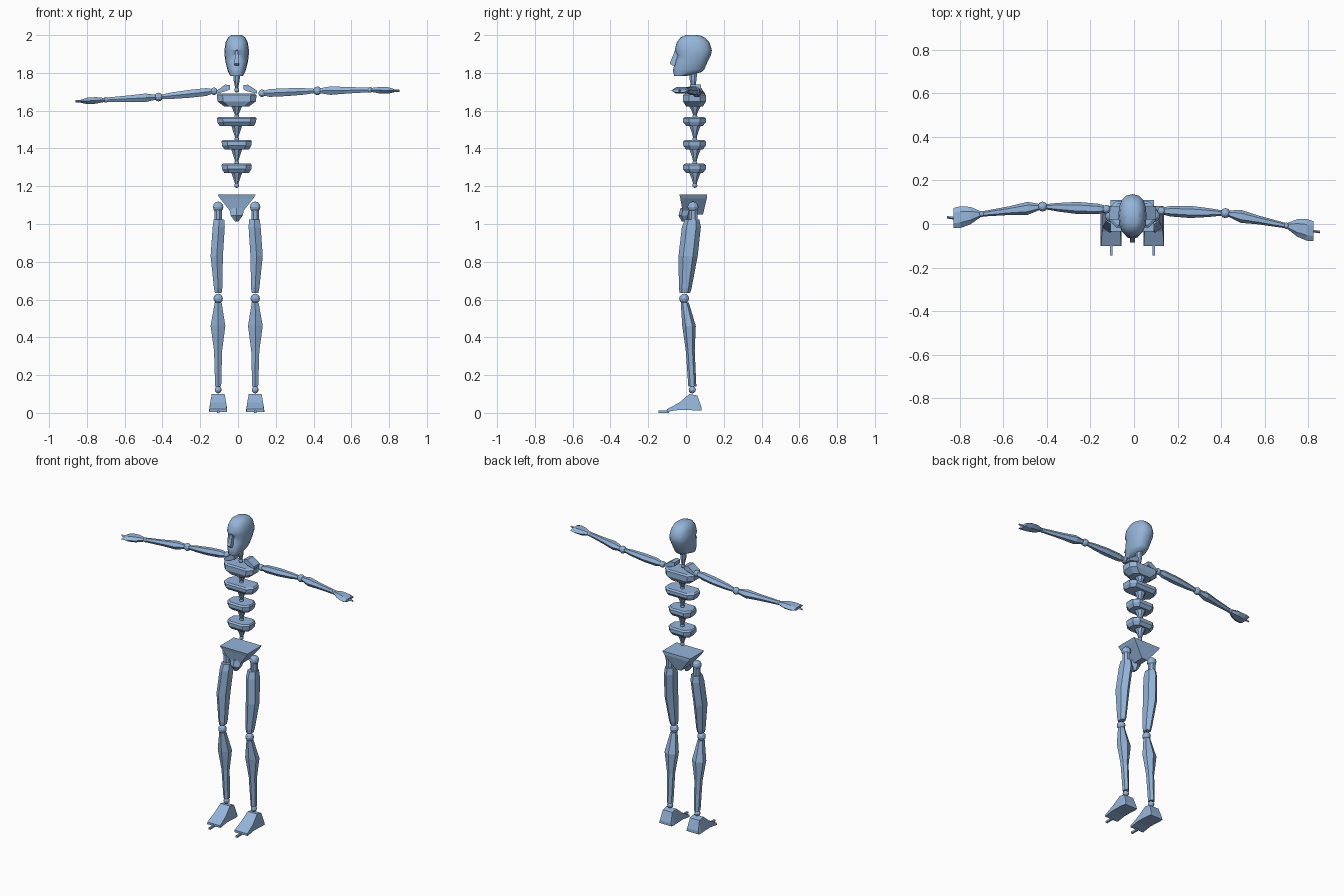
import bpy, bmesh, math
from mathutils import Vector

if "Cube" in bpy.data.objects:
    bpy.data.objects.remove(bpy.data.objects["Cube"])

CX = -0.007  # body centre line

steel = bpy.data.materials.new("steel blue")
steel.diffuse_color = (0.30, 0.46, 0.70, 1)
steel.use_nodes = True
steel.node_tree.nodes["Principled BSDF"].inputs["Base Color"].default_value = steel.diffuse_color


def loft(name, rings, smooth=False):
    """Skin a list of equal-length point rings and cap both ends."""
    bm = bmesh.new()
    vr = [[bm.verts.new(p) for p in r] for r in rings]
    n = len(rings[0])
    for a, b in zip(vr, vr[1:]):
        for i in range(n):
            j = (i + 1) % n
            bm.faces.new((a[i], a[j], b[j], b[i]))
    bm.faces.new(vr[0])
    bm.faces.new(vr[-1])
    bmesh.ops.recalc_face_normals(bm, faces=bm.faces)
    me = bpy.data.meshes.new(name)
    bm.to_mesh(me)
    bm.free()
    me.materials.append(steel)
    ob = bpy.data.objects.new(name, me)
    bpy.context.collection.objects.link(ob)
    if smooth:
        bpy.ops.object.select_all(action='DESELECT')
        ob.select_set(True)
        bpy.context.view_layer.objects.active = ob
        bpy.ops.object.shade_smooth_by_angle(angle=math.radians(35))
    return ob


def ball(name, c, r):
    bm = bmesh.new()
    bmesh.ops.create_uvsphere(bm, u_segments=10, v_segments=6, radius=r)
    bmesh.ops.translate(bm, verts=bm.verts, vec=Vector(c))
    me = bpy.data.meshes.new(name)
    bm.to_mesh(me)
    bm.free()
    me.materials.append(steel)
    bpy.context.collection.objects.link(bpy.data.objects.new(name, me))


def level(z, x0, x1, y0, y1, n=8):
    """Horizontal n-sided ring that fills the given x and y extents."""
    pts = []
    for i in range(n):
        t = 2 * math.pi * (i + 0.5) / n
        k = 1 / math.cos(math.pi / n)
        pts.append(((x0 + x1) / 2 + (x1 - x0) / 2 * k * math.cos(t),
                    (y0 + y1) / 2 + (y1 - y0) / 2 * k * math.sin(t), z))
    return pts


def slab(z, hx, y0, y1, c):
    """Rectangle with cut corners, for the torso blocks."""
    return [(CX + x, y, z) for x, y in (
        (-hx + c, y0), (hx - c, y0), (hx, y0 + c), (hx, y1 - c),
        (hx - c, y1), (-hx + c, y1), (-hx, y1 - c), (-hx, y0 + c))]


def bone(name, a, b, parts, n=6):
    """Limb from a to b; parts are (fraction, half depth y, half height z)."""
    a, b = Vector(a), Vector(b)
    rings = []
    for f, hy, hz in parts:
        c = a.lerp(b, f)
        rings.append([c + Vector((0, hy * math.cos(t), hz * math.sin(t)))
                      for t in (2 * math.pi * i / n for i in range(n))])
    return loft(name, rings)


# Skull: (height, front y, back y, half width)
skull = [(2.0, 0.0, 0.07, .028), (1.987, -.03, .10, .046), (1.96, -.05, .125, .059),
         (1.92, -.06, .137, .065), (1.895, -.046, .132, .064), (1.86, -.056, .115, .06),
         (1.82, -.068, .098, .05), (1.805, -.068, .085, .045), (1.783, -.062, 0.0, .033)]
rings = []
for z, y0, y1, hx in skull:
    ring = []
    for i in range(16):
        t = 2 * math.pi * i / 16
        s, c = math.sin(t), math.cos(t)
        ring.append((CX + hx * math.copysign(abs(s) ** 0.8, s),
                     (y0 + y1) / 2 - (y1 - y0) / 2 * math.copysign(abs(c) ** 0.9, c), z))
    rings.append(ring)
loft("skull", rings, smooth=True)
loft("nose", [level(1.915, CX - .007, CX + .007, -.06, -.03, 4),
              level(1.85, CX - .012, CX + .012, -.086, -.03, 4),
              level(1.838, CX - .012, CX + .012, -.072, -.03, 4)])

# Neck
loft("neck", [level(1.81, CX - .018, CX + .018, .015, .06),
              level(1.76, CX - .016, CX + .016, .02, .055),
              level(1.72, CX - .008, CX + .008, .03, .05)])
ball("neck_joint", (CX, .04, 1.71), .014)

# Torso blocks: (top, bottom, half width, lower half width), each over a spine cone
blocks = [(1.69, 1.622, .105, .065, 1.575), (1.567, 1.52, .105, .092, 1.455),
          (1.445, 1.395, .08, .065, 1.33), (1.32, 1.27, .08, .065, 1.21)]
for i, (top, bot, hx, lo, tip) in enumerate(blocks):
    mid = bot + (top - bot) * 0.4
    loft(f"torso_block_{i + 1}", [slab(top, hx * .93, -.005, .095, .03),
                                  slab(top - .008, hx, -.015, .105, .03),
                                  slab(mid, hx * .97, -.015, .105, .03),
                                  slab(bot, lo, 0, .09, .025)])
    loft(f"spine_cone_{i + 1}", [level(bot + .005, CX - .03, CX + .03, .015, .08),
                                 level((bot + tip) / 2, CX - .018, CX + .018, .03, .065),
                                 level(tip, CX - .008, CX + .008, .038, .056)])
    ball(f"spine_joint_{i + 1}", (CX, .047, tip - .006), .013)

# Pelvis wedge with its lower joint
loft("pelvis", [level(1.155, CX - .1, CX + .1, -.035, .11, 4),
                level(1.135, CX - .088, CX + .088, -.03, .11, 4),
                level(1.05, CX - .02, CX + .02, -.015, .09, 4)])
loft("pelvis_tip", [level(1.085, CX - .04, CX + .04, -.025, .03, 6),
                    level(1.045, CX - .032, CX + .032, -.035, .02, 6),
                    level(1.012, CX - .008, CX + .008, -.02, .01, 6)])

# Legs
for side, s in (("left", 1), ("right", -1)):
    def lv(z, xi, xo, y0, y1, n=6):
        a, b = sorted((CX + s * xi, CX + s * xo))
        return level(z, a, b, y0, y1, n)
    hip = CX + s * .098
    ball(f"{side}_hip_joint", (hip, .037, 1.09), .029)
    loft(f"{side}_hip_stem", [lv(1.08, .078, .118, .015, .06, 8),
                              lv(1.01, .078, .118, .015, .06, 8)])
    loft(f"{side}_thigh", [lv(1.025, .066, .122, 0, .065), lv(.985, .063, .127, -.015, .072),
                           lv(.83, .073, .138, -.033, .055), lv(.66, .076, .12, -.033, .025),
                           lv(.635, .08, .115, -.03, .018)])
    ball(f"{side}_knee_joint", (hip, -.01, .605), .026)
    loft(f"{side}_shin", [lv(.585, .08, .116, -.025, .012), lv(.46, .06, .138, -.015, .047),
                          lv(.33, .077, .12, .002, .043), lv(.14, .082, .114, .015, .052)])
    ball(f"{side}_ankle_joint", (hip, .033, .122), .019)
    # Foot: sections running from heel to toe (y, half width low, half width high, z0, z1)
    foot = [(.082, .045, .04, .012, .03), (.06, .048, .034, .012, .092), (.018, .048, .034, .015, .1),
            (-.035, .048, .042, .016, .055), (-.1, .048, .046, .006, .02)]
    loft(f"{side}_foot", [[(hip - a, y, z0), (hip + a, y, z0), (hip + b, y, z1), (hip - b, y, z1)]
                          for y, a, b, z0, z1 in foot])
    loft(f"{side}_toe_peg", [level(z, hip - .006, hip + .006, -.145, -.09, 4) for z in (0, .012)])

# Arms: shoulder, elbow, wrist, hand end
arms = {"right": ((-.127, .068, 1.703), (-.42, .08, 1.672), (-.70, .046, 1.657), (-.83, .027, 1.65)),
        "left": ((.127, .06, 1.692), (.42, .05, 1.705), (.70, -.008, 1.71), (.825, -.033, 1.706))}
for side, (sh, el, wr, end) in arms.items():
    s = 1 if sh[0] > 0 else -1
    # Collar plate beside the neck
    loft(f"{side}_collar", [[(CX + s * x, y, z) for y, z in ((.02, z0), (.08, z0), (.08, z1), (.02, z1))]
                            for x, z0, z1 in ((.035, 1.712, 1.735), (.06, 1.702, 1.738), (.108, 1.69, 1.705))])
    ball(f"{side}_shoulder_joint", sh, .02)
    bone(f"{side}_upper_arm", sh, el, [(.04, .018, .015), (.14, .024, .024), (.45, .028, .024),
                                       (.75, .02, .02), (.95, .012, .013)])
    ball(f"{side}_elbow_joint", el, .023)
    bone(f"{side}_forearm", el, wr, [(.05, .014, .015), (.25, .03, .026), (.55, .02, .02),
                                     (1, .012, .014)])
    ball(f"{side}_wrist_joint", wr, .015)
    bone(f"{side}_hand", wr, end, [(.04, .014, .012), (.4, .04, .02), (.75, .05, .02),
                                   (1, .046, .01)])
    tip = Vector(end) + Vector((s * .03, -.004 * s, 0))
    bone(f"{side}_finger_peg", end, tip, [(-.2, .006, .006), (1, .006, .006)], 4)
